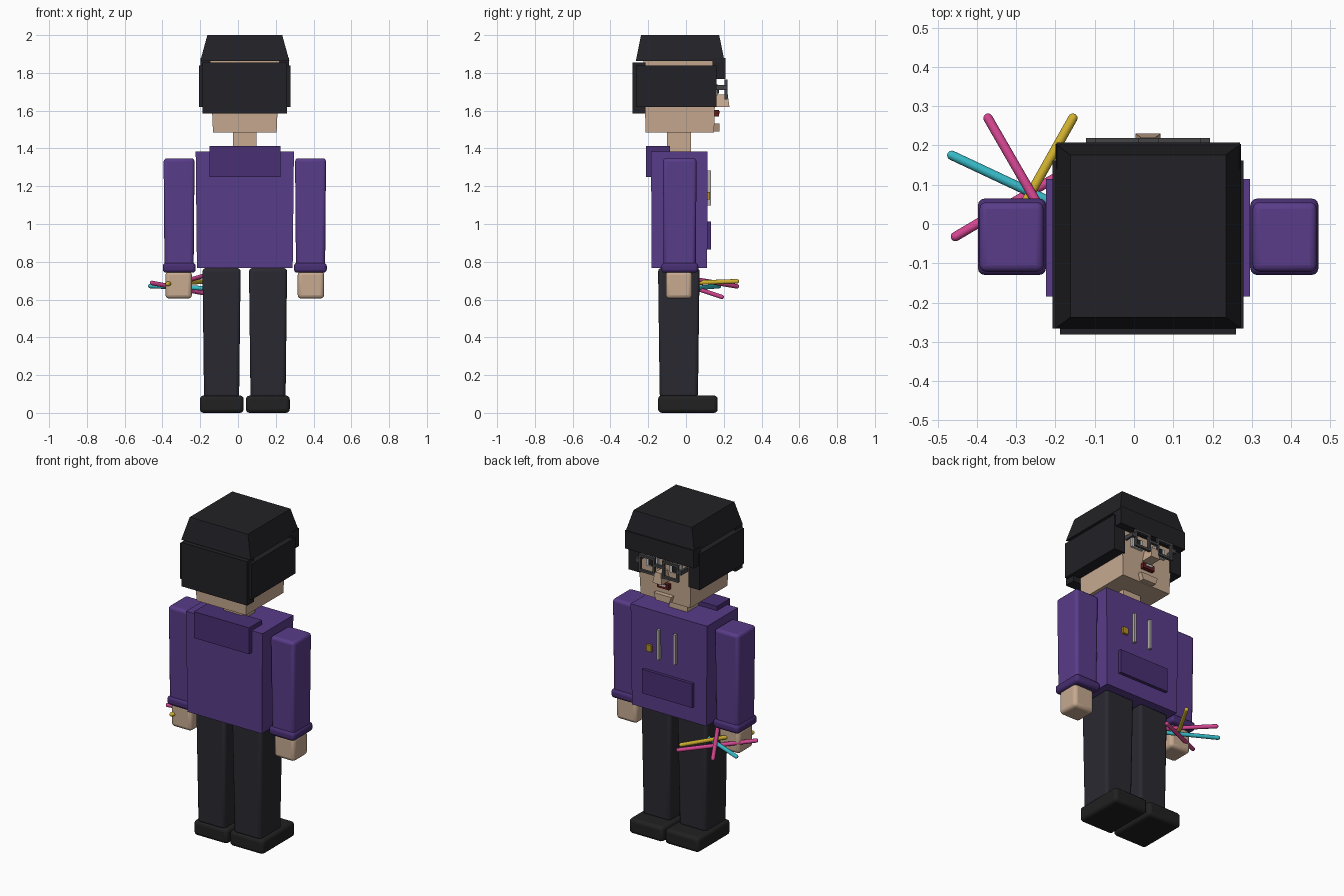
import bpy, bmesh
from mathutils import Vector

if "Cube" in bpy.data.objects:
    bpy.data.objects.remove(bpy.data.objects["Cube"])

CX = 0.036  # symmetry line of the figure


def mat(name, *rgb):
    m = bpy.data.materials.new(name)
    m.diffuse_color = (*rgb, 1)
    m.use_nodes = True
    m.node_tree.nodes["Principled BSDF"].inputs["Base Color"].default_value = m.diffuse_color
    return m


PURPLE = mat("purple", 0.10, 0.045, 0.25)
DEEP = mat("deep_purple", 0.065, 0.028, 0.17)
SKIN = mat("skin", 0.57, 0.40, 0.28)
HAIR = mat("hair", 0.016, 0.016, 0.020)
TROUSER = mat("trouser", 0.023, 0.022, 0.030)
SHOE = mat("shoe", 0.015, 0.015, 0.015)
FRAME = mat("frame", 0.06, 0.06, 0.065)
WHITE = mat("white", 0.75, 0.75, 0.75)
CORD = mat("cord", 0.45, 0.43, 0.42)
GOLD = mat("gold", 0.45, 0.28, 0.02)
RED = mat("red", 0.12, 0.01, 0.01)
PINK = mat("pink", 0.65, 0.06, 0.28)
CYAN = mat("cyan", 0.04, 0.50, 0.58)
YELLOW = mat("yellow", 0.65, 0.45, 0.03)


def finish(bm, name, material):
    me = bpy.data.meshes.new(name)
    bm.to_mesh(me)
    bm.free()
    me.materials.append(material)
    ob = bpy.data.objects.new(name, me)
    bpy.context.collection.objects.link(ob)
    return ob


def box(name, x, y, z, material, bevel=0, top=(1, 1), bottom=(1, 1)):
    """Box from x, y, z ranges, with scaled top or bottom for taper."""
    bm = bmesh.new()
    bmesh.ops.create_cube(bm, size=1)
    c = [(r[0] + r[1]) / 2 for r in (x, y, z)]
    d = [r[1] - r[0] for r in (x, y, z)]
    for v in bm.verts:
        s = top if v.co.z > 0 else bottom
        v.co = Vector((c[0] + v.co.x * d[0] * s[0],
                       c[1] + v.co.y * d[1] * s[1], c[2] + v.co.z * d[2]))
    ob = finish(bm, name, material)
    if bevel:
        b = ob.modifiers.new("bevel", "BEVEL")
        b.width, b.segments = bevel, 3
        bpy.context.view_layer.objects.active = ob
        ob.select_set(True)
        bpy.ops.object.shade_smooth_by_angle()
        ob.select_set(False)
    return ob


def pair(name, inner, outer, *args, **kw):
    """Two boxes mirrored about the symmetry line."""
    box("left_" + name, (CX - outer, CX - inner), *args, **kw)
    box("right_" + name, (CX + inner, CX + outer), *args, **kw)


def centred(name, half, *args, **kw):
    return box(name, (CX - half, CX + half), *args, **kw)


def stick(name, a, b, material, r=0.012):
    a, b = Vector(a), Vector(b)
    bm = bmesh.new()
    bmesh.ops.create_uvsphere(bm, u_segments=12, v_segments=8, radius=r)
    h = (b - a).length / 2 - r
    # split the sphere at its equator into a capsule
    ring = [e for e in bm.edges if all(abs(v.co.z) < 1e-5 for v in e.verts)]
    upper = [f for f in bm.faces if f.calc_center_median().z > 0]
    bmesh.ops.split_edges(bm, edges=ring)
    for f in upper:
        for v in f.verts:
            v.tag = True
    for v in bm.verts:
        v.co.z += h if v.tag else -h
    bmesh.ops.bridge_loops(bm, edges=[e for e in bm.edges if e.is_boundary])
    for f in bm.faces:
        f.smooth = True
    ob = finish(bm, name, material)
    ob.rotation_euler = (b - a).to_track_quat("Z", "Y").to_euler()
    ob.location = (a + b) / 2


# legs and shoes
pair("leg", 0.022, 0.224, (-0.148, 0.072), (0.08, 0.767), TROUSER,
     bevel=0.018, bottom=(0.92, 0.92))
pair("shoe", 0.006, 0.238, (-0.148, 0.168), (0, 0.092), SHOE, bevel=0.02)

# hooded top
centred("torso", 0.26, (-0.185, 0.115), (0.767, 1.385), PURPLE, bottom=(0.975, 0.98))
centred("hood", 0.188, (-0.212, -0.085), (1.25, 1.412), DEEP)
centred("front_pouch", 0.17, (0.10, 0.132), (0.865, 1.012), DEEP)
for side, x in (("left", -0.02), ("right", 0.092)):
    box(side + "_drawstring", (x, x + 0.016), (0.105, 0.133), (1.098, 1.283), CORD)
box("badge", (0.148, 0.182), (0.10, 0.128), (1.13, 1.17), GOLD)

# arms
pair("arm", 0.266, 0.43, (-0.122, 0.056), (0.76, 1.348), PURPLE,
     bevel=0.018, bottom=(0.94, 0.95))
pair("cuff", 0.26, 0.434, (-0.13, 0.065), (0.742, 0.795), DEEP, bevel=0.018)
pair("hand", 0.28, 0.42, (-0.107, 0.032), (0.605, 0.75), SKIN, bevel=0.02)

# neck and head
centred("neck", 0.063, (-0.10, 0.026), (1.37, 1.50), SKIN)
centred("head", 0.185, (-0.225, 0.160), (1.485, 1.87), SKIN, bottom=(0.91, 0.94))

# hair
centred("hair_cap", 0.236, (-0.266, 0.204), (1.862, 2.0), HAIR, top=(0.84, 0.88))
centred("hair_back", 0.224, (-0.282, -0.215), (1.585, 1.855), HAIR)
centred("hair_fringe", 0.234, (0.14, 0.208), (1.768, 1.878), HAIR)
pair("hair_side", 0.165, 0.243, (-0.266, 0.162), (1.62, 1.84), HAIR)

# face
centred("nose", 0.032, (0.14, 0.23), (1.62, 1.685), SKIN, top=(0.6, 0.8))
centred("mouth", 0.04, (0.135, 0.175), (1.57, 1.603), RED)
centred("teeth", 0.022, (0.15, 0.179), (1.586, 1.598), WHITE)
centred("chin", 0.06, (0.13, 0.178), (1.49, 1.532), SKIN, bottom=(0.75, 1))
pair("eye", 0.04, 0.12, (0.14, 0.168), (1.68, 1.74), WHITE)
pair("pupil", 0.065, 0.095, (0.16, 0.176), (1.69, 1.73), SHOE)

# spectacles: four bars round each eye, bridge and hinges
for n, z in (("upper_rim", 1.75), ("lower_rim", 1.658)):
    pair(n, 0.025, 0.135, (0.203, 0.219), (z, z + 0.014), FRAME)
for n, x in (("inner_rim", 0.025), ("outer_rim", 0.121)):
    pair(n, x, x + 0.014, (0.203, 0.219), (1.658, 1.764), FRAME)
centred("bridge", 0.03, (0.203, 0.219), (1.715, 1.73), FRAME)
pair("hinge", 0.13, 0.158, (0.203, 0.219), (1.71, 1.735), FRAME)
pair("temple_bar", 0.146, 0.158, (0.13, 0.21), (1.71, 1.735), FRAME)

# coloured sticks fanned out from the left hand
stick("yellow_stick", (-0.15, 0.28, 0.697), (-0.378, -0.125, 0.683), YELLOW)
stick("cyan_stick", (-0.475, 0.18, 0.672), (-0.06, -0.015, 0.655), CYAN)
stick("pink_stick_1", (-0.378, 0.28, 0.668), (-0.15, -0.115, 0.735), PINK)
stick("pink_stick_2", (-0.465, -0.038, 0.69), (-0.07, 0.195, 0.612), PINK)
